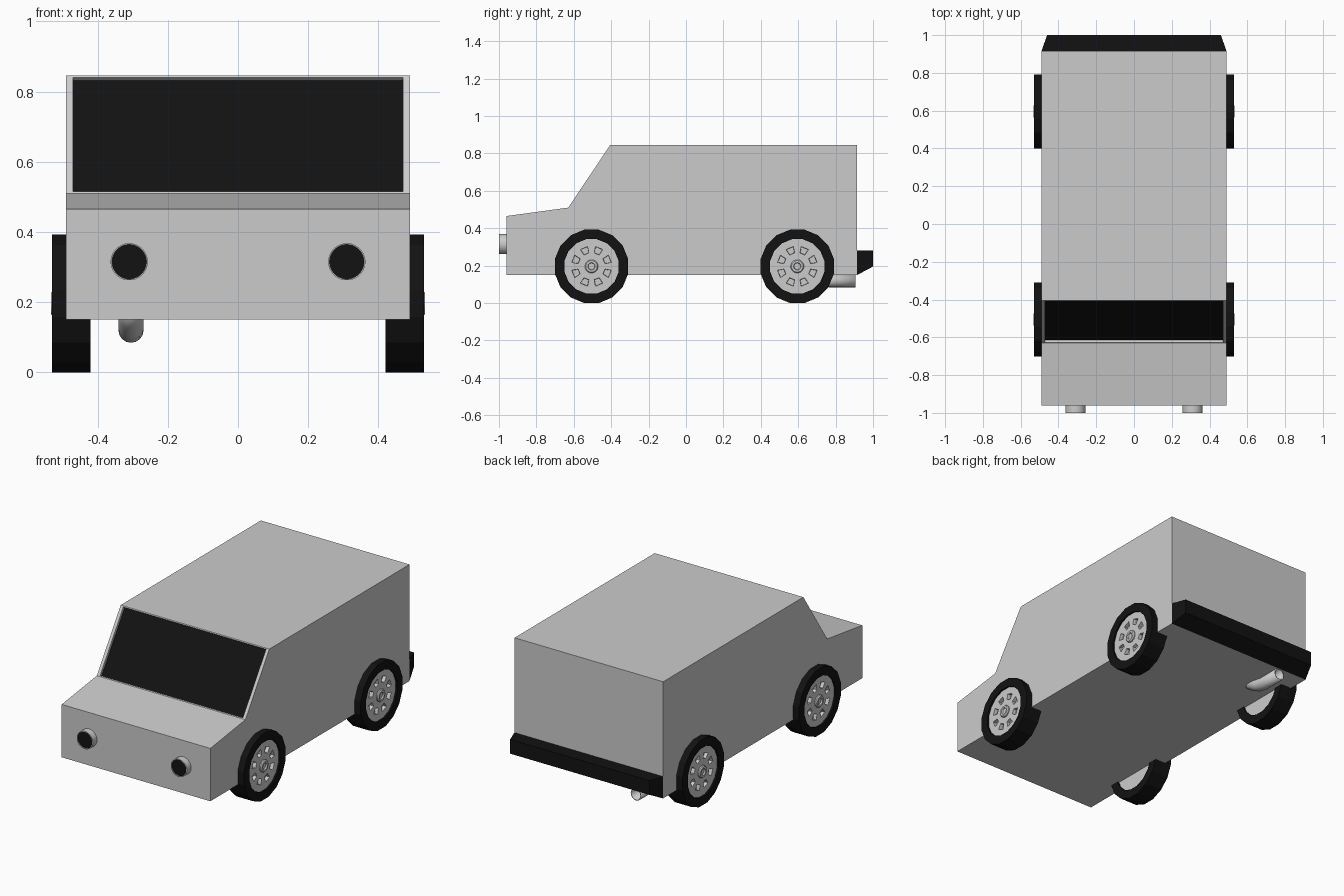
import bpy, bmesh, math

if "Cube" in bpy.data.objects:
    bpy.data.objects.remove(bpy.data.objects["Cube"])

black = bpy.data.materials.new("black")
black.diffuse_color = (0.006, 0.006, 0.006, 1)
black.use_nodes = True
black.node_tree.nodes["Principled BSDF"].inputs["Base Color"].default_value = black.diffuse_color


def finish(name, bm, mats=(), smooth=False):
    bmesh.ops.recalc_face_normals(bm, faces=bm.faces)
    me = bpy.data.meshes.new(name)
    bm.to_mesh(me)
    bm.free()
    for m in mats:
        me.materials.append(m)
    ob = bpy.data.objects.new(name, me)
    bpy.context.collection.objects.link(ob)
    if smooth:
        bpy.context.view_layer.objects.active = ob
        ob.select_set(True)
        bpy.ops.object.shade_smooth_by_angle(angle=math.radians(35))
        ob.select_set(False)
    return ob


def prism(profile, half):
    """Side profile (y, z) extended across x."""
    bm = bmesh.new()
    rows = [[bm.verts.new((x, y, z)) for y, z in profile] for x in (-half, half)]
    bm.faces.new(rows[0])
    bm.faces.new(rows[1][::-1])
    for i in range(len(profile)):
        bm.faces.new((rows[0][i - 1], rows[0][i], rows[1][i], rows[1][i - 1]))
    bmesh.ops.recalc_face_normals(bm, faces=bm.faces)
    bm.normal_update()
    return bm


def lathe(profile, n, ring=False):
    """Profile (x, radius) turned around x; ring closes the section, otherwise ends are capped."""
    bm = bmesh.new()
    rows = []
    for x, r in profile:
        ang = [2 * math.pi * (k + 0.5) / n for k in range(n)]
        rows.append([bm.verts.new((x, r * math.cos(a), r * math.sin(a))) for a in ang])
    for i in range(0 if ring else 1, len(rows)):
        for k in range(n):
            bm.faces.new((rows[i - 1][k - 1], rows[i - 1][k], rows[i][k], rows[i][k - 1]))
    if not ring:
        bm.faces.new(rows[0])
        bm.faces.new(rows[-1][::-1])
    bmesh.ops.recalc_face_normals(bm, faces=bm.faces)
    bm.normal_update()
    return bm


# Body with recessed windscreen
bm = prism([(-0.96, 0.15), (-0.96, 0.465), (-0.63, 0.51),
            (-0.405, 0.845), (0.915, 0.845), (0.915, 0.15)], 0.49)
glass = next(f for f in bm.faces if f.normal.y < -0.5 and f.normal.z > 0.4)
bmesh.ops.inset_individual(bm, faces=[glass], thickness=0.009, depth=0)
for v in glass.verts:
    v.co.x *= 0.468 / 0.481
bm.normal_update()
bmesh.ops.inset_individual(bm, faces=[glass], thickness=0.0001, depth=-0.015)
glass.material_index = 1
finish("body", bm, (None, black))

# Rear bumper, tapered outward
bm = prism([(0.915, 0.15), (0.915, 0.28), (1.0, 0.28), (1.0, 0.195)], 0.49)
for v in bm.verts:
    if v.co.y > 0.95:
        v.co.x *= 0.46 / 0.49
finish("rear_bumper", bm, (black,))

# Headlights
for s in (-1, 1):
    bm = lathe([(-0.01, 0.053), (0.04, 0.053), (0.04, 0.049), (0.035, 0.049)], 32)
    max((f for f in bm.faces if len(f.verts) > 4),
        key=lambda f: f.calc_center_median().x).material_index = 1
    lamp = finish("headlight", bm, (None, black), True)
    lamp.rotation_euler.z = -math.pi / 2
    lamp.location = (0.31 * s, -0.96, 0.315)

# Wheels: tyre, pocketed rim, hub
for s in (-1, 1):
    for y in (-0.505, 0.595):
        tyre = finish("tyre", lathe([(-0.055, 0.148), (-0.055, 0.2),
                                     (0.055, 0.2), (0.055, 0.148)], 16, True), (black,))
        bm = lathe([(-0.045, 0.149), (0.045, 0.149), (0.045, 0.108),
                    (0.045, 0.073), (0.045, 0.04)], 16)
        pockets = [f for f in bm.faces if f.normal.x > 0.9 and len(f.verts) == 4
                   and 0.08 < f.calc_center_median().yz.length < 0.1]
        pockets.sort(key=lambda f: math.atan2(*f.calc_center_median().yz))
        bmesh.ops.inset_individual(bm, faces=pockets[::2], thickness=0.002, depth=-0.02)
        rim = finish("rim", bm)
        hub = finish("hub", lathe([(0.03, 0.036), (0.052, 0.036), (0.058, 0.031),
                                   (0.058, 0.02), (0.05, 0.017)], 16), (), True)
        for part in (tyre, rim, hub):
            part.location = (0.475 * s, y, 0.196)
            if s < 0:
                part.rotation_euler.z = math.pi

# Exhaust pipe, bending down out of the floor
cu = bpy.data.curves.new("exhaust_pipe", 'CURVE')
cu.dimensions = '3D'
cu.bevel_depth = 0.036
cu.bevel_resolution = 6
path = [(0.62, 0.2), (0.68, 0.155), (0.73, 0.127), (0.77, 0.12), (0.905, 0.12)]
sp = cu.splines.new('POLY')
sp.points.add(len(path) - 1)
for p, (y, z) in zip(sp.points, path):
    p.co = (-0.305, y, z, 1)
pipe = bpy.data.objects.new("exhaust_pipe", cu)
bpy.context.collection.objects.link(pipe)
wall = pipe.modifiers.new("wall", 'SOLIDIFY')
wall.thickness = 0.008
